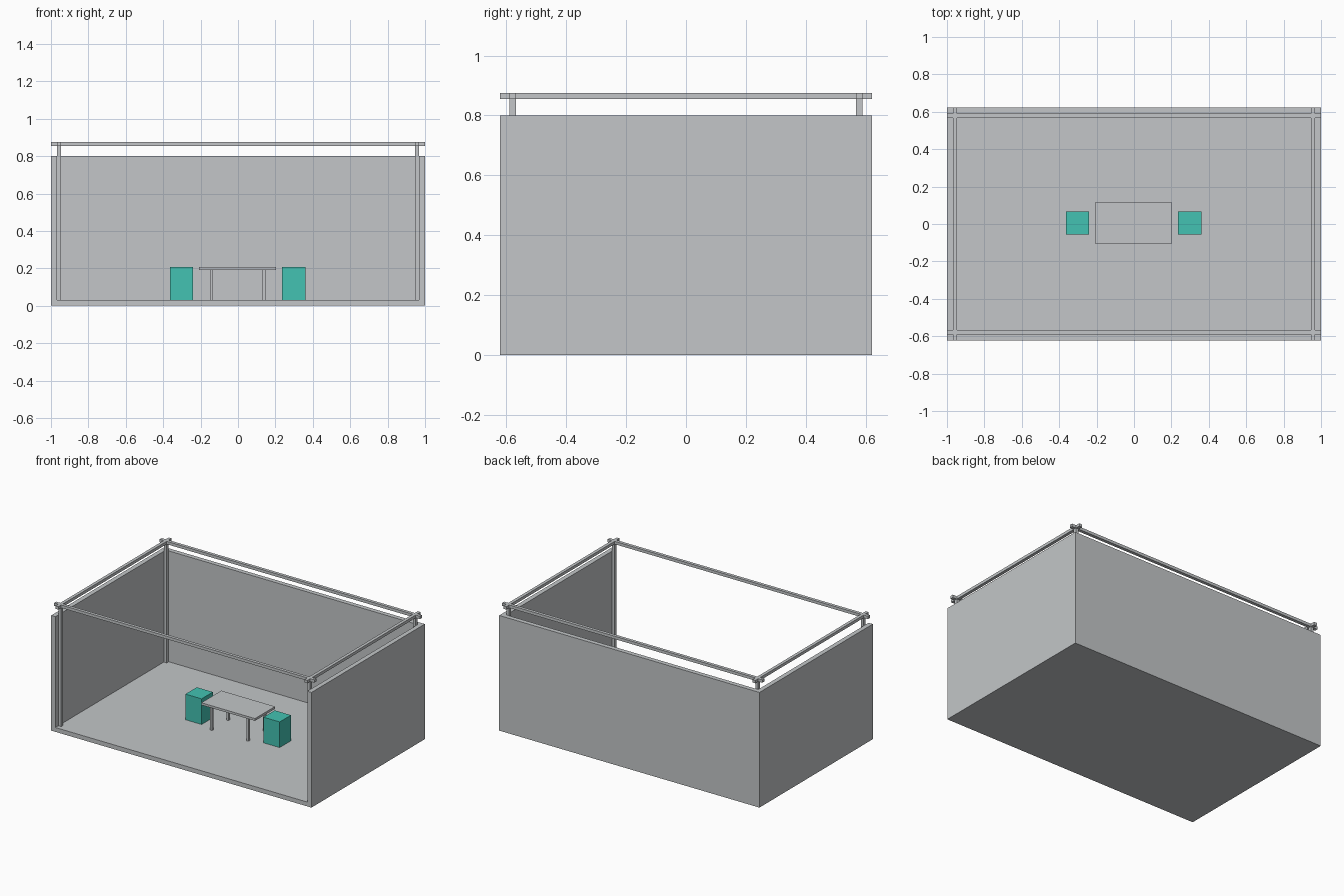
import bpy
import bmesh
from mathutils import Vector

if "Cube" in bpy.data.objects:
    bpy.data.objects.remove(bpy.data.objects["Cube"])


def material(name, rgb):
    m = bpy.data.materials.new(name)
    m.diffuse_color = (*rgb, 1.0)
    m.use_nodes = True
    m.node_tree.nodes["Principled BSDF"].inputs["Base Color"].default_value = m.diffuse_color
    return m


GREY = material("light grey", (0.546, 0.565, 0.578))
TEAL = material("teal", (0.056, 0.54, 0.445))


def box(name, lo, hi, mat):
    """Axis-aligned box from its low corner to its high corner."""
    lo, hi = Vector(lo), Vector(hi)
    bm = bmesh.new()
    bmesh.ops.create_cube(bm, size=1.0)
    bmesh.ops.scale(bm, vec=hi - lo, verts=bm.verts)
    bmesh.ops.translate(bm, vec=(lo + hi) / 2, verts=bm.verts)
    me = bpy.data.meshes.new(name)
    bm.to_mesh(me)
    bm.free()
    me.materials.append(mat)
    ob = bpy.data.objects.new(name, me)
    bpy.context.collection.objects.link(ob)
    return ob


X, Y, H = 1.0, 0.622, 0.80        # outer half sizes and wall height
T = 0.032                         # wall and floor thickness
P = 0.022                         # post and rail width
FLOOR, RAIL = 0.03, 0.855         # floor top and rail underside

# Room shell: floor, back wall and two side walls, open at front and top
shell = box("room_shell", (-X, -Y, 0), (X, Y, H), GREY)
cutter = box("room_cutter", (-X + T, -Y - 0.2, FLOOR), (X - T, Y - T, H + 0.2), GREY)
cutter.hide_render = True
cutter.hide_set(True)
cut = shell.modifiers.new("hollow", 'BOOLEAN')
cut.operation = 'DIFFERENCE'
cut.solver = 'EXACT'
cut.object = cutter

# Corner posts and the crossing top rails
px, py = X - T - P / 2, Y - T - P / 2
for sx, side in ((-1, "left"), (1, "right")):
    cx = sx * px
    for sy, end in ((-1, "front"), (1, "back")):
        cy = sy * py
        box(f"{end}_{side}_post", (cx - P / 2, cy - P / 2, FLOOR),
            (cx + P / 2, cy + P / 2, RAIL), GREY)
    box(f"{side}_rail", (cx - P / 2, -Y, RAIL), (cx + P / 2, Y, RAIL + 0.02), GREY)
for sy, end in ((-1, "front"), (1, "back")):
    cy = sy * py
    box(f"{end}_rail", (-X, cy - P / 2, RAIL), (X, cy + P / 2, RAIL + 0.02), GREY)

# Table with four legs
tx, ty = -0.002, 0.005
box("table_top", (tx - 0.206, ty - 0.11, 0.192), (tx + 0.206, ty + 0.11, 0.208), GREY)
for sx, side in ((-1, "left"), (1, "right")):
    for sy, end in ((-1, "front"), (1, "back")):
        lx, ly = tx + sx * 0.14, ty + sy * 0.09
        box(f"table_{end}_{side}_leg", (lx - 0.008, ly - 0.008, FLOOR),
            (lx + 0.008, ly + 0.008, 0.192), GREY)

# Block stools at each end of the table
for sx, side in ((-1, "left"), (1, "right")):
    cx = tx + sx * 0.30
    box(f"{side}_stool", (cx - 0.062, ty - 0.062, FLOOR),
        (cx + 0.062, ty + 0.062, 0.208), TEAL)
